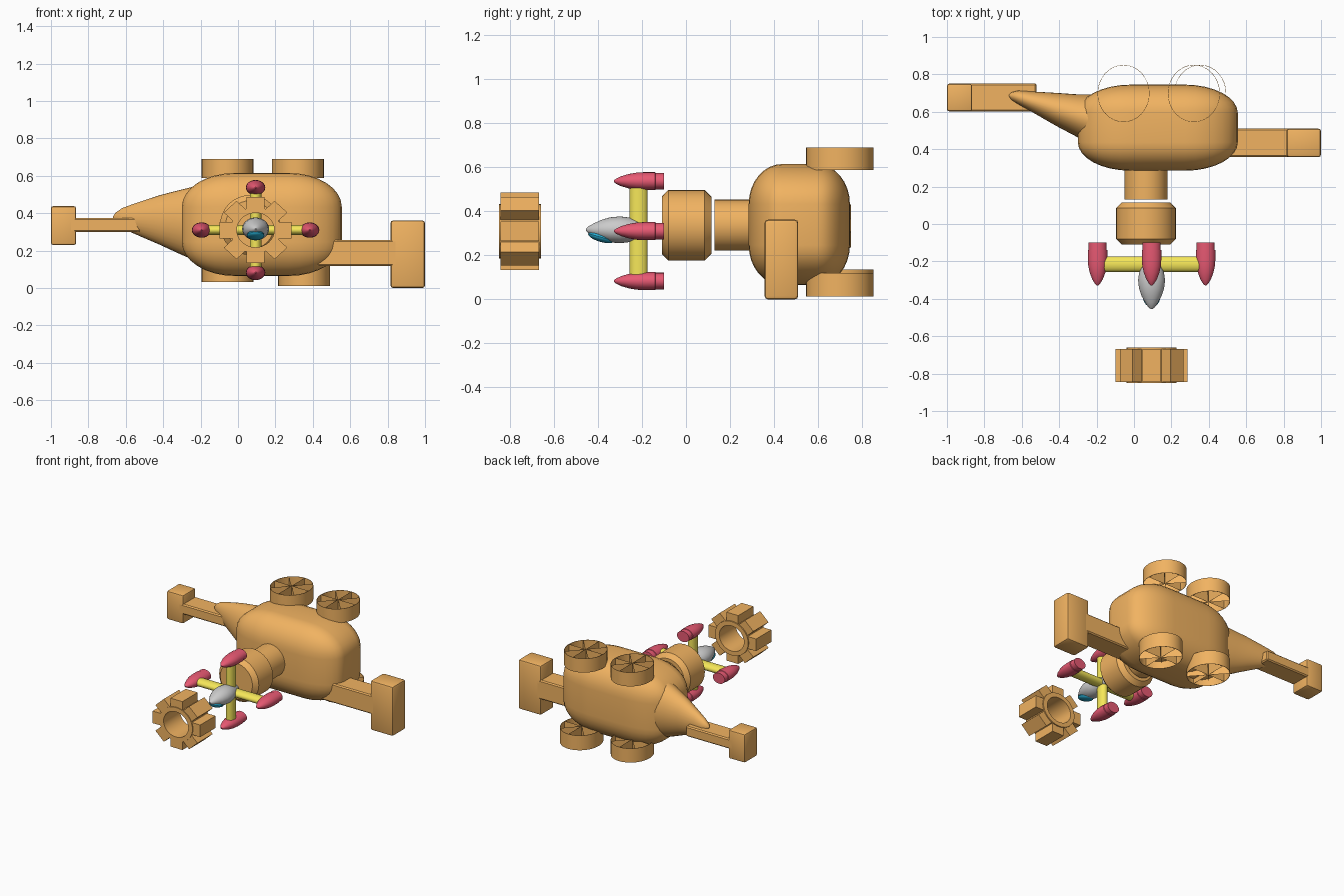
import bpy, bmesh, math
from mathutils import Matrix, Vector

if "Cube" in bpy.data.objects:
    bpy.data.objects.remove(bpy.data.objects["Cube"])


def material(name, rgb):
    m = bpy.data.materials.new(name)
    m.diffuse_color = (*rgb, 1)
    m.use_nodes = True
    m.node_tree.nodes["Principled BSDF"].inputs["Base Color"].default_value = m.diffuse_color
    return m


ORANGE = material("orange", (0.88, 0.45, 0.12))
YELLOW = material("yellow", (0.92, 0.80, 0.10))
RED = material("red", (0.80, 0.10, 0.17))
SILVER = material("silver", (0.75, 0.75, 0.75))
BLUE = material("blue", (0.02, 0.42, 0.65))


def finish(name, bm, mat, recalc=True):
    if recalc:
        bmesh.ops.recalc_face_normals(bm, faces=bm.faces)
    me = bpy.data.meshes.new(name)
    bm.to_mesh(me)
    bm.free()
    ob = bpy.data.objects.new(name, me)
    bpy.context.collection.objects.link(ob)
    me.materials.append(mat)
    bpy.ops.object.select_all(action='DESELECT')
    ob.select_set(True)
    bpy.context.view_layer.objects.active = ob
    bpy.ops.object.shade_smooth_by_angle(angle=math.radians(32))
    return ob


def box(name, lo, hi, mat, bevel=0.0, segs=2, proportional=False):
    """Bevelled box; a proportional bevel is stretched along with the box."""
    lo, hi = Vector(lo), Vector(hi)
    bm = bmesh.new()
    bmesh.ops.create_cube(bm, size=2)
    fit = Matrix.Translation((lo + hi) / 2) @ Matrix.Diagonal((*((hi - lo) / 2), 1))
    if not proportional:
        bm.transform(fit)
    if bevel:
        bmesh.ops.bevel(bm, geom=bm.edges[:], offset=bevel, segments=segs,
                        profile=0.5, affect='EDGES')
    if proportional:
        bm.transform(fit)
    return finish(name, bm, mat)


def loft_into(bm, axis, rings, n=32, caps=True, closed=False):
    """Skin elliptical rings (position, centre 1, centre 2, radius 1, radius 2)."""
    loops = []
    for p, c1, c2, r1, r2 in rings:
        loop = []
        for i in range(n):
            a = 2 * math.pi * i / n
            co = [c1 + r1 * math.cos(a), c2 + r2 * math.sin(a)]
            co.insert('XYZ'.index(axis), p)
            loop.append(bm.verts.new(co))
        loops.append(loop)
    pairs = list(zip(loops, loops[1:]))
    if closed:
        pairs.append((loops[-1], loops[0]))
    for a, b in pairs:
        for i in range(n):
            j = (i + 1) % n
            bm.faces.new((a[i], a[j], b[j], b[i]))
    if caps and not closed:
        bm.faces.new(loops[0])
        bm.faces.new(loops[-1])


def loft(name, axis, rings, mat, **kw):
    bm = bmesh.new()
    loft_into(bm, axis, rings, **kw)
    return finish(name, bm, mat)


# Main hull and tapering tail cone
box("hull", (-0.30, 0.285, 0.065), (0.555, 0.745, 0.615), ORANGE, 0.66, 8, True)
loft("tail_cone", 'X', [
    (-0.10, 0.520, 0.335, 0.165, 0.240),
    (-0.225, 0.556, 0.345, 0.137, 0.200),
    (-0.30, 0.578, 0.352, 0.115, 0.175),
    (-0.417, 0.613, 0.364, 0.088, 0.133),
    (-0.556, 0.657, 0.371, 0.052, 0.080),
    (-0.62, 0.677, 0.375, 0.036, 0.052),
    (-0.655, 0.684, 0.377, 0.020, 0.026),
    (-0.668, 0.686, 0.378, 0.004, 0.005)], ORANGE)

# T-shaped fins on both sides
box("left_boom", (-0.90, 0.602, 0.30), (-0.52, 0.75, 0.374), ORANGE, 0.008, 1)
box("left_fin", (-1.0, 0.602, 0.23), (-0.865, 0.75, 0.438), ORANGE, 0.012, 2)
box("right_boom", (0.30, 0.357, 0.118), (0.85, 0.51, 0.257), ORANGE, 0.008, 1)
box("right_fin", (0.815, 0.357, 0.0), (1.0, 0.51, 0.362), ORANGE, 0.015, 2)

# Open ducted thrusters with eight radial vanes
for name, cx, z0, z1 in (("top_left", -0.056, 0.588, 0.69), ("top_right", 0.32, 0.588, 0.69),
                         ("bottom_left", -0.056, 0.032, 0.135),
                         ("bottom_right", 0.354, 0.012, 0.12)):
    cy, rx, ry = 0.698, 0.139, 0.153
    loft(name + "_thruster_duct", 'Z',
         [(z0, cx, cy, rx, ry), (z1, cx, cy, rx, ry),
          (z1, cx, cy, rx - 0.002, ry - 0.002), (z0, cx, cy, rx - 0.002, ry - 0.002)],
         ORANGE, closed=True)
    bm = bmesh.new()
    for k in range(8):
        a = k * math.pi / 4
        ex, ey = cx + rx * math.cos(a), cy + ry * math.sin(a)
        bm.faces.new([bm.verts.new(v) for v in
                      ((cx, cy, z0), (ex, ey, z0), (ex, ey, z1), (cx, cy, z1))])
    finish(name + "_thruster_vanes", bm, ORANGE, False)

# Neck and chamfered collar
NX, NZ = 0.064, 0.337
loft("neck", 'Y', [(0.13, NX, NZ, 0.115, 0.116), (0.36, NX, NZ, 0.115, 0.116)], ORANGE)
loft("collar", 'Y', [(y, NX, NZ, r, r) for y, r in
                     ((-0.11, 0.13), (-0.08, 0.16), (0.085, 0.16), (0.115, 0.13))], ORANGE)

# Yellow cross arms
CX, CZ, CY = 0.094, 0.310, -0.215
loft("horizontal_arm", 'X', [(CX + s * 0.285, CY, CZ, 0.041, 0.027) for s in (-1, 1)], YELLOW)
loft("vertical_arm", 'Z', [(CZ + s * 0.222, CX, CY, 0.031, 0.041) for s in (-1, 1)], YELLOW)

# Red pods at the arm ends
POD = ((-0.328, 0.08), (-0.318, 0.28), (-0.295, 0.55), (-0.26, 0.80), (-0.225, 0.95),
       (-0.19, 1.0), (-0.14, 1.0), (-0.138, 0.93), (-0.10, 0.93))
for name, dx, dz in (("left_pod", -0.289, 0), ("right_pod", 0.289, 0),
                     ("upper_pod", 0, 0.227), ("lower_pod", 0, -0.227)):
    loft(name, 'Y', [(y, CX + dx, CZ + dz, 0.052 * r, 0.041 * r) for y, r in POD], RED, n=24)

# Silver nose with blue canopy underneath
NOSE = ((-0.455, 0.06), (-0.445, 0.24), (-0.42, 0.47), (-0.385, 0.74), (-0.345, 0.93),
        (-0.30, 1.0), (-0.26, 0.92), (-0.20, 0.62), (-0.16, 0.35))
loft("nose", 'Y', [(y, CX, 0.316, 0.072 * r, 0.061 * r) for y, r in NOSE], SILVER)
bm = bmesh.new()
bmesh.ops.create_uvsphere(bm, u_segments=24, v_segments=12, radius=1)
bm.transform(Matrix.Translation((CX, -0.385, 0.282)) @ Matrix.Rotation(-0.28, 4, 'X')
             @ Matrix.Diagonal((0.047, 0.062, 0.021, 1)))
finish("canopy", bm, BLUE)

# Detached gear ring with eight teeth
SQ = 0.92
loft("gear_ring", 'Y', [(y, CX, CZ, r, r * SQ) for y, r in
                        ((-0.85, 0.134), (-0.66, 0.134), (-0.66, 0.10), (-0.85, 0.10))],
     ORANGE, closed=True)
bm = bmesh.new()
for k in range(8):
    tooth = bmesh.ops.create_cube(bm, size=1)["verts"]
    bmesh.ops.transform(bm, verts=tooth, matrix=(
        Matrix.Translation((CX, -0.756, CZ)) @ Matrix.Diagonal((1, 1, SQ, 1))
        @ Matrix.Rotation(k * math.pi / 4, 4, 'Y') @ Matrix.Translation((0.156, 0, 0))
        @ Matrix.Diagonal((0.072, 0.176, 0.096, 1))))
finish("gear_teeth", bm, ORANGE)
